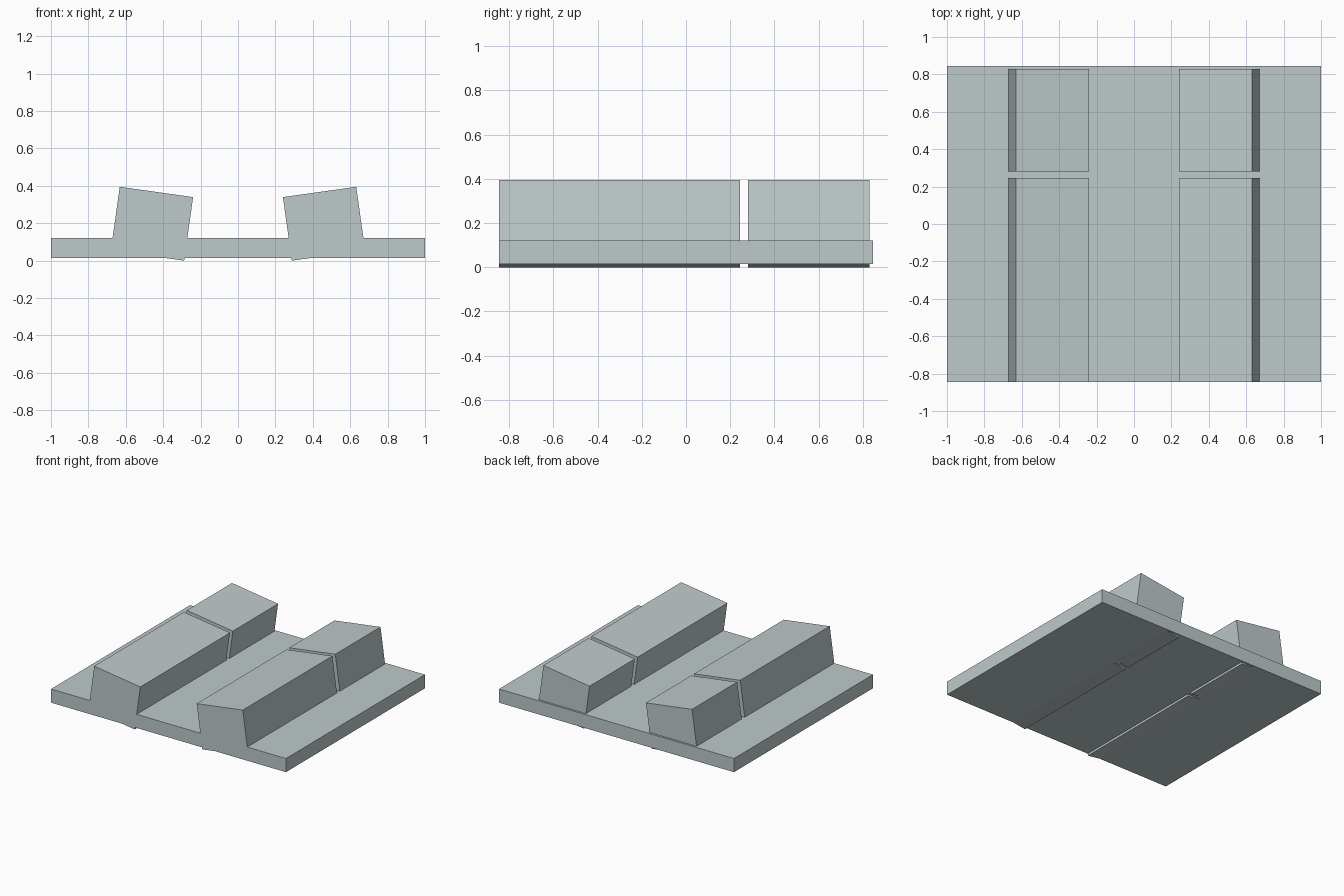
import bpy
import math

if "Cube" in bpy.data.objects:
    bpy.data.objects.remove(bpy.data.objects["Cube"], do_unlink=True)

# Single pale grey material
GREY = (0.52, 0.59, 0.60, 1.0)
grey = bpy.data.materials.new("pale_grey")
grey.use_nodes = True
grey.diffuse_color = GREY
grey.node_tree.nodes["Principled BSDF"].inputs["Base Color"].default_value = GREY


def box(name, center, size, tilt=0.0):
    """Add a box of the given size, tilted about the y axis."""
    bpy.ops.mesh.primitive_cube_add(size=1, location=center, rotation=(0, tilt, 0))
    obj = bpy.context.object
    obj.name = name
    obj.scale = size
    bpy.ops.object.transform_apply(location=False, rotation=False, scale=True)
    obj.data.materials.append(grey)
    return obj


# Flat base slab
box("base_slab", (0, 0, 0.0675), (2.0, 1.69, 0.105))

# Two mirrored rows of inward-leaning blocks, each split into a long and a short piece
TILT = math.radians(8)
for side, sign in (("left", 1), ("right", -1)):
    for part, y0, y1 in (("front_long", -0.845, 0.245), ("back_short", 0.28, 0.83)):
        box(f"{side}_{part}_block", (sign * 0.46, (y0 + y1) / 2, 0.197),
            (0.396, y1 - y0, 0.343), -sign * TILT)
